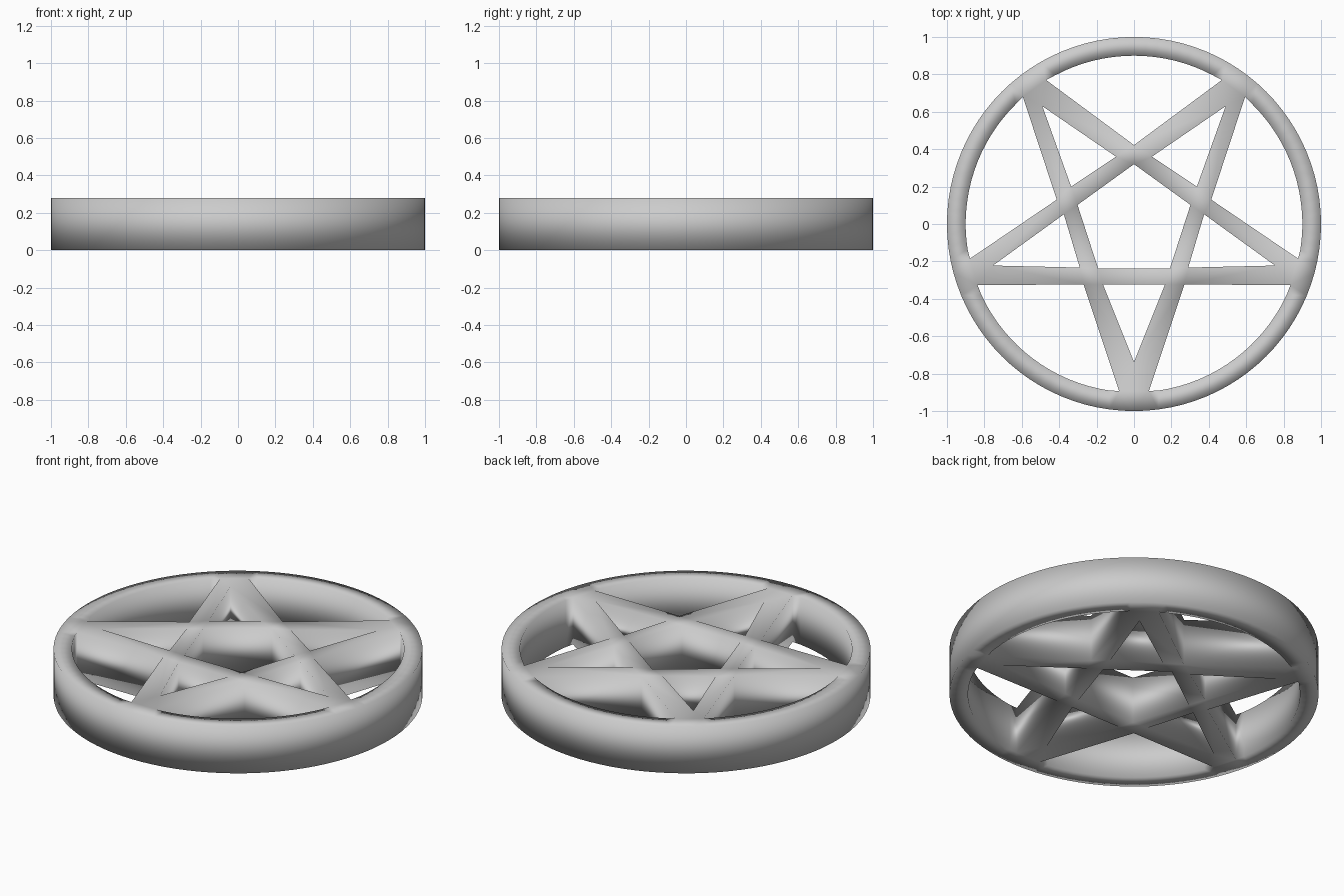
import bpy, bmesh, math
from mathutils import Vector

if "Cube" in bpy.data.objects:
    bpy.data.objects.remove(bpy.data.objects["Cube"])

HEIGHT, R_OUT, R_IN = 0.28, 1.0, 0.9


def arc(a, b, n, r=R_IN):
    """Points strictly between two angles (degrees) on a circle."""
    return [(r * math.cos(math.radians(a + (b - a) * i / n)),
             r * math.sin(math.radians(a + (b - a) * i / n))) for i in range(1, n)]


def segment(start, corner, end):
    """Opening bounded by two bar edges and the inside of the ring."""
    a = math.degrees(math.atan2(start[1], start[0]))
    b = math.degrees(math.atan2(end[1], end[0]))
    return [corner, start] + arc(a, b, 18) + [end]


def mirror(loop):
    return [(-x, y) for x, y in loop]


# Openings between the ring and the star
top_gap = segment((0.47, 0.77), (0, 0.422), (-0.47, 0.77))
side_gap = segment((0.877, -0.185), (0.413, 0.13), (0.594, 0.68))
low_gap = segment((0.08, -0.893), (0.27, -0.323), (0.836, -0.327))

# Openings inside the star points and the central pentagon
upper_point = [(0.096, 0.36), (0.49, 0.63), (0.336, 0.20)]
side_point = [(0.754, -0.222), (0.375, 0.052), (0.29, -0.233)]
bottom_point = [(0, -0.738), (0.166, -0.323), (-0.166, -0.323)]
centre = [(0, 0.32), (0.302, 0.102), (0.192, -0.237), (-0.192, -0.237), (-0.302, 0.102)]

paired = [side_gap, low_gap, upper_point, side_point]
outline = [(R_OUT * math.cos(2 * math.pi * i / 96),
            R_OUT * math.sin(2 * math.pi * i / 96)) for i in range(96)]
loops = [outline, top_gap, bottom_point, centre] + paired + [mirror(p) for p in paired]

# Fill the flat profile, then extrude it to full height
bm = bmesh.new()
for loop in loops:
    vs = [bm.verts.new((x, y, 0)) for x, y in loop]
    for i, v in enumerate(vs):
        bm.edges.new((v, vs[(i + 1) % len(vs)]))
bmesh.ops.triangle_fill(bm, use_beauty=True, use_dissolve=False,
                        edges=bm.edges[:], normal=Vector((0, 0, 1)))
ext = bmesh.ops.extrude_face_region(bm, geom=bm.faces[:], use_keep_orig=True)
top = [g for g in ext["geom"] if isinstance(g, bmesh.types.BMVert)]
bmesh.ops.translate(bm, verts=top, vec=(0, 0, HEIGHT))
bmesh.ops.recalc_face_normals(bm, faces=bm.faces[:])
for f in bm.faces:
    f.smooth = True

mesh = bpy.data.meshes.new("star_ring")
bm.to_mesh(mesh)
bm.free()
bpy.context.collection.objects.link(bpy.data.objects.new("star_ring", mesh))
